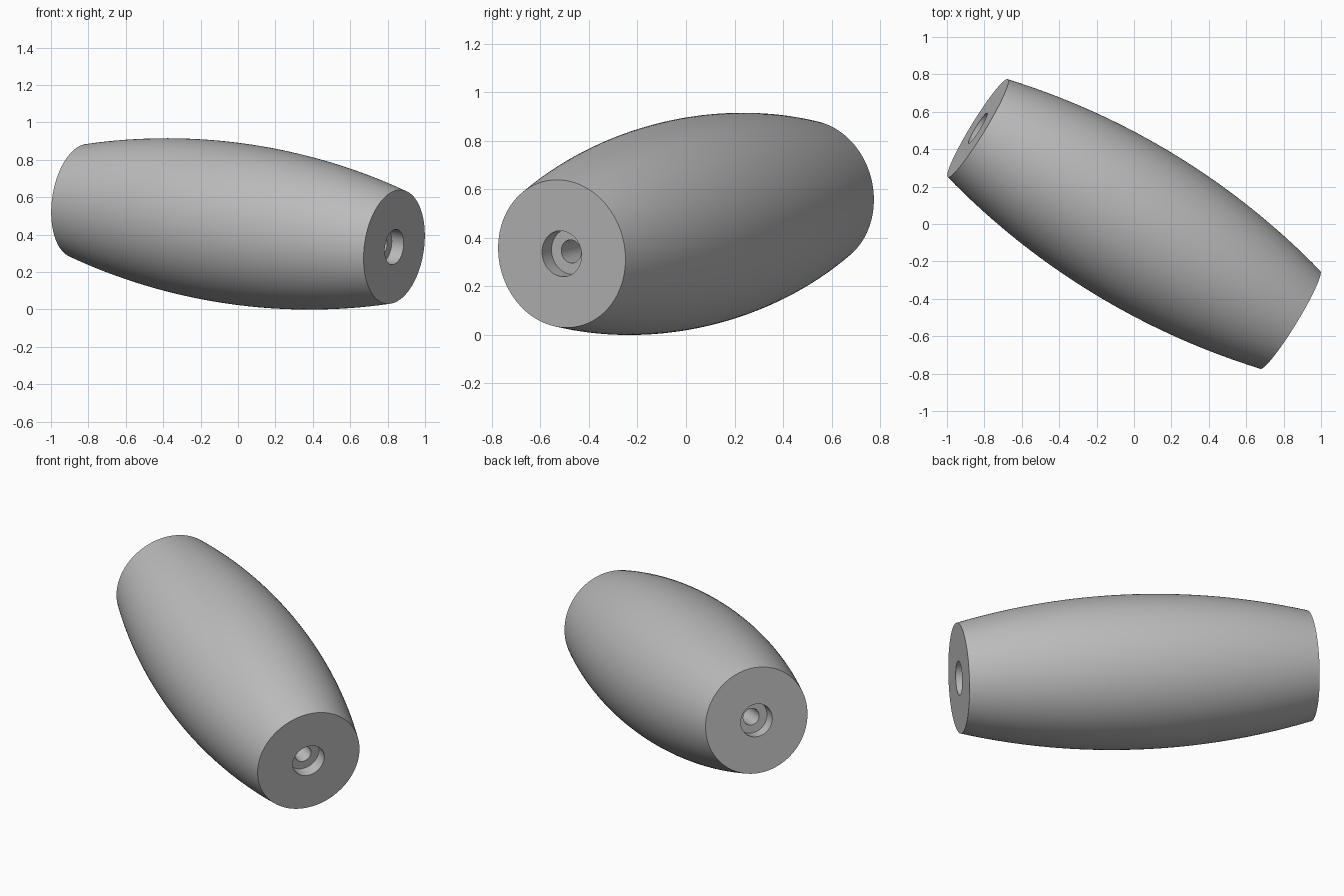
import bpy, bmesh, math
from mathutils import Vector, Matrix

cube = bpy.data.objects.get("Cube")
if cube:
    bpy.data.objects.remove(cube, do_unlink=True)

# Main sizes
AXIS = Vector((0.835, -0.512, -0.123))
CENTRE = Vector((0, 0, 0.4575))
HALF = AXIS.length
END_R, MID_R = 0.307, 0.43
BORE_R, RECESS_R, RECESS_DEPTH = 0.048, 0.095, 0.075
STEPS, SIDES = 32, 128

grey = bpy.data.materials.new("plain_grey")
grey.use_nodes = True
colour = (0.5, 0.5, 0.5, 1)
grey.diffuse_color = colour
grey.node_tree.nodes["Principled BSDF"].inputs["Base Color"].default_value = colour

# Closed half section: bulging outside arc, recessed ends, bore through the middle
sag = MID_R - END_R
arc_r = (HALF ** 2 + sag ** 2) / (2 * sag)
heights = [HALF * (2 * i / STEPS - 1) for i in range(STEPS + 1)]
section = [(MID_R - arc_r + math.sqrt(arc_r ** 2 - h ** 2), h) for h in heights]
floor = HALF - RECESS_DEPTH
section += [(RECESS_R, HALF), (RECESS_R, floor), (BORE_R, floor),
            (BORE_R, -floor), (RECESS_R, -floor), (RECESS_R, -HALF)]

# Turn the section around the long axis
bm = bmesh.new()
verts = [bm.verts.new((r, 0, h)) for r, h in section]
edges = [bm.edges.new((v, verts[i - 1])) for i, v in enumerate(verts)]
bmesh.ops.spin(bm, geom=verts + edges, cent=(0, 0, 0), axis=(0, 0, 1),
               angle=math.tau, steps=SIDES, use_merge=True)
bmesh.ops.remove_doubles(bm, verts=bm.verts, dist=0.0001)
bmesh.ops.recalc_face_normals(bm, faces=bm.faces)

# Lay the barrel along its tilted direction
turn = AXIS.to_track_quat('Z', 'Y').to_matrix().to_4x4()
bm.transform(Matrix.Translation(CENTRE) @ turn)
mesh = bpy.data.meshes.new("barrel_handle")
bm.to_mesh(mesh)
bm.free()
mesh.materials.append(grey)
barrel = bpy.data.objects.new("barrel_handle", mesh)
bpy.context.collection.objects.link(barrel)

# Smooth sides with crisp rims
bpy.ops.object.select_all(action='DESELECT')
barrel.select_set(True)
bpy.context.view_layer.objects.active = barrel
bpy.ops.object.shade_smooth_by_angle(angle=math.radians(30))
